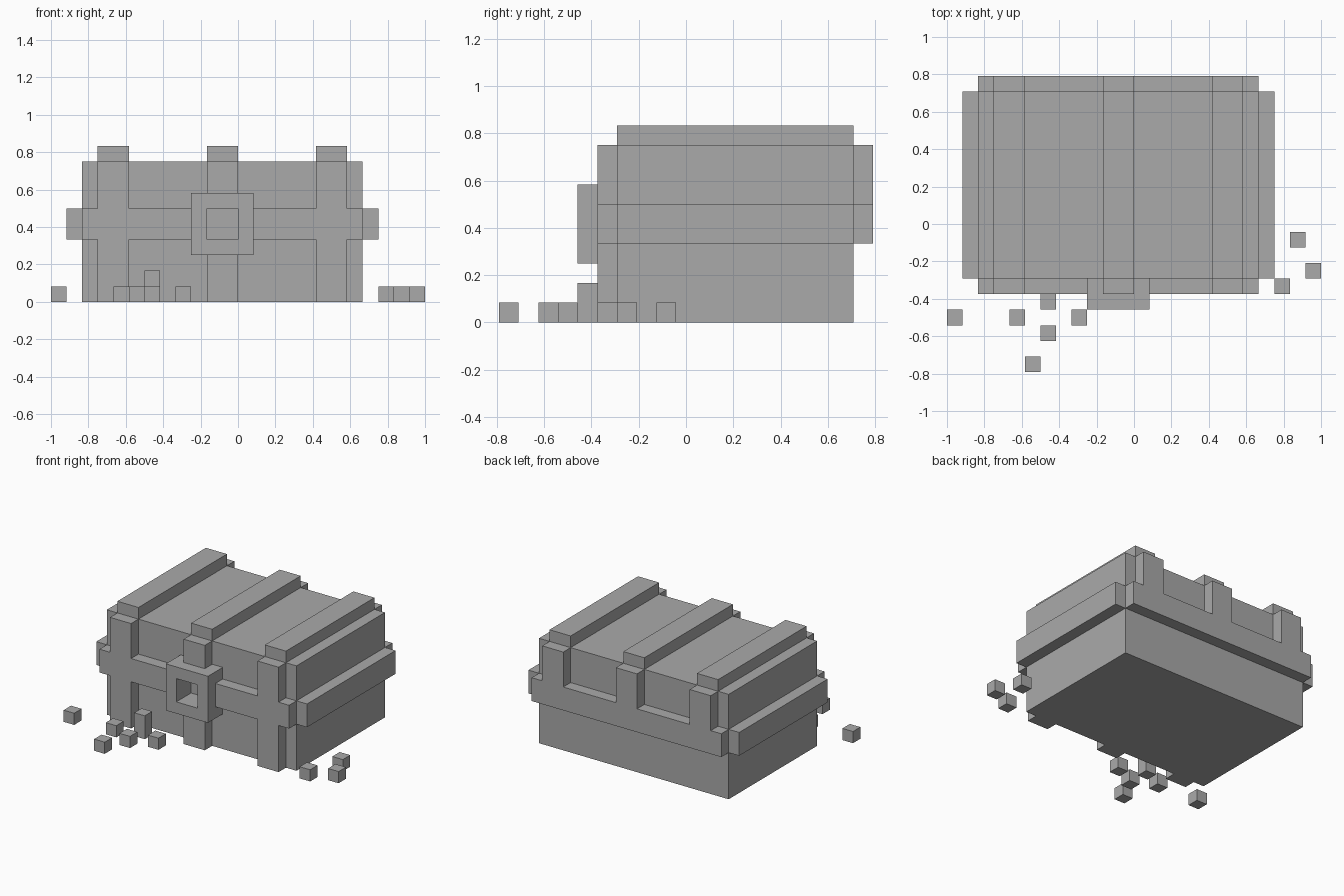
import bpy, bmesh
from itertools import product
from mathutils import Vector

U = 1 / 12  # block size; parts are laid out in whole blocks
SHIFT = Vector((0, 0.5, 0))  # centres the model front to back

cube = bpy.data.objects.get("Cube")
if cube:
    bpy.data.objects.remove(cube)

GREY = (0.4, 0.4, 0.4, 1)
grey = bpy.data.materials.new("plain_grey")
grey.use_nodes = True
grey.diffuse_color = GREY
grey.node_tree.nodes["Principled BSDF"].inputs["Base Color"].default_value = GREY


def cells(x, y, z):
    """Set of blocks filling a box given by (start, end) ranges."""
    return set(product(range(*x), range(*y), range(*z)))


def build(name, blocks):
    """One flat-faced object from the outer skin of a set of blocks."""
    bm = bmesh.new()
    for block in blocks:
        for axis, side in product(range(3), (0, 1)):
            step = list(block)
            step[axis] += 1 if side else -1
            if tuple(step) in blocks:
                continue
            a, b = (axis + 1) % 3, (axis + 2) % 3
            corners = []
            for da, db in ((0, 0), (1, 0), (1, 1), (0, 1)):
                p = Vector(block)
                p[axis] += side
                p[a] += da
                p[b] += db
                corners.append(bm.verts.new((p + SHIFT) * U))
            bm.faces.new(corners if side else corners[::-1])
    bmesh.ops.remove_doubles(bm, verts=bm.verts, dist=U / 100)
    bmesh.ops.dissolve_limit(bm, angle_limit=0.01, verts=bm.verts, edges=bm.edges)
    mesh = bpy.data.meshes.new(name)
    bm.to_mesh(mesh)
    bm.free()
    mesh.materials.append(grey)
    obj = bpy.data.objects.new(name, mesh)
    bpy.context.collection.objects.link(obj)


WIDTH, DEPTH, BELT = (-10, 8), (-4, 8), (4, 6)
FRONT, BACK, TOP = (-5, -4), (8, 9), 9
STRAPS = {"left": (5, 7), "middle": (-2, 0), "right": (-9, -7)}

# Chest body
build("chest_body", cells(WIDTH, DEPTH, (0, TOP)))

# Lock ring with a square keyhole reaching the body
lock_area = cells((-3, 1), (-6, -4), (3, 7))
build("lock_ring", lock_area - cells((-2, 0), (-6, -4), BELT))

# Front and back bindings: a belt joined with upright straps
front = cells(WIDTH, FRONT, BELT)
back = cells(WIDTH, BACK, BELT)
for side, span in STRAPS.items():
    front |= cells(span, FRONT, (0, TOP))
    back |= cells(span, BACK, (BELT[0], TOP))
    build(f"lid_strap_{side}", cells(span, DEPTH, (TOP, TOP + 1)))
build("front_binding", front - lock_area)
build("back_binding", back)

# Side belts
build("side_belt_left", cells((8, 9), DEPTH, BELT))
build("side_belt_right", cells((-11, -10), DEPTH, BELT))

# Loose blocks scattered on the ground: x, y, height
LOOSE = [(-12, -7, 1), (-8, -7, 1), (-6, -6, 2), (-6, -8, 1), (-4, -7, 1),
         (-7, -10, 1), (9, -5, 1), (11, -4, 1), (10, -2, 1)]
for i, (x, y, height) in enumerate(LOOSE):
    build(f"loose_block_{i + 1}", cells((x, x + 1), (y, y + 1), (0, height)))
